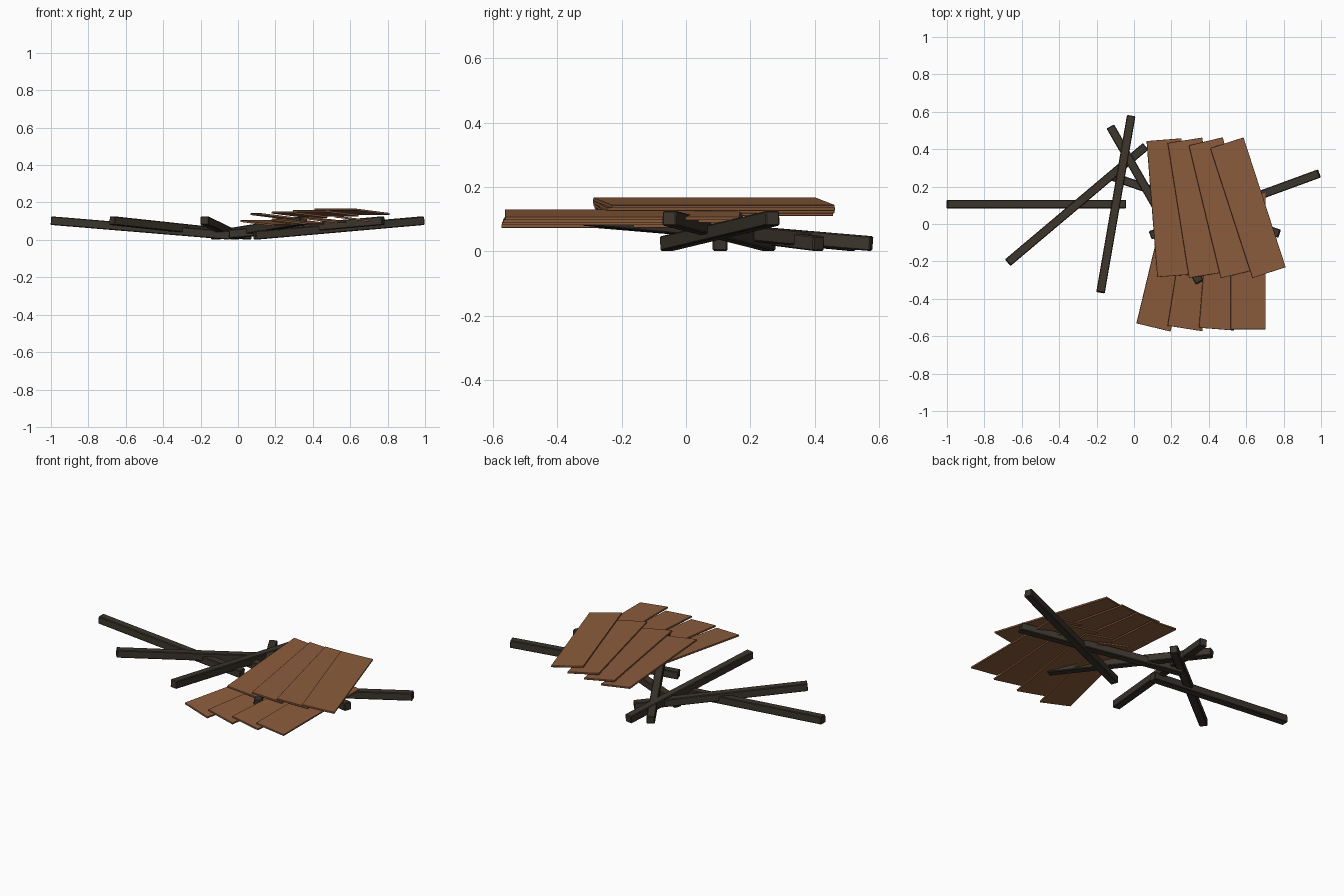
import bpy, math
from mathutils import Vector, Euler

if "Cube" in bpy.data.objects:
    bpy.data.objects.remove(bpy.data.objects["Cube"])


def material(name, rgb):
    m = bpy.data.materials.new(name)
    m.diffuse_color = (*rgb, 1)
    m.use_nodes = True
    m.node_tree.nodes["Principled BSDF"].inputs["Base Color"].default_value = m.diffuse_color
    return m


DARK = material("charred dark wood", (0.044, 0.035, 0.025))
BROWN = material("brown plank wood", (0.26, 0.108, 0.046))


def board(name, size, loc, rot, mat, bevel):
    """Box with long side along local y and slightly chamfered edges."""
    bpy.ops.mesh.primitive_cube_add(size=1, location=loc, rotation=rot)
    ob = bpy.context.object
    ob.name = name
    ob.scale = size
    bpy.ops.object.transform_apply(location=False, rotation=False, scale=True)
    ob.data.materials.append(mat)
    mod = ob.modifiers.new("chamfer", 'BEVEL')
    mod.width = bevel
    mod.segments = 1
    return ob


# Fallen beams: raised end (x, y), grounded end (x, y)
beams = [
    ((-1.00, 0.106), (-0.043, 0.106)),
    ((-0.674, -0.206), (0.061, 0.414)),
    ((-0.179, -0.366), (-0.015, 0.578)),
    ((0.352, -0.312), (-0.126, 0.52)),
    ((0.99, 0.27), (0.088, -0.060)),
    ((0.777, -0.052), (-0.128, 0.258)),
]
for i, (hi, lo) in enumerate(beams):
    a, b = Vector((*hi, 0.103)), Vector((*lo, 0.024))
    d = b - a
    board(f"beam_{i + 1}", (0.046, d.length, 0.046), (a + b) / 2,
          d.to_track_quat('Y', 'Z').to_euler(), DARK, 0.004)

# Two fans of overlapping planks, each plank a step higher and more turned
for name, y, z, turn in (("upper_plank", 0.087, 0.1265, 4.5),
                         ("lower_plank", -0.198, 0.0895, -13.5)):
    for i in range(4):
        rot = Euler((0, math.radians(7), math.radians(turn + 4.5 * i)))
        board(f"{name}_{i + 1}", (0.188, 0.73, 0.01),
              (0.189 + 0.14 * i, y, z + 0.008 * i), rot, BROWN, 0.001)
